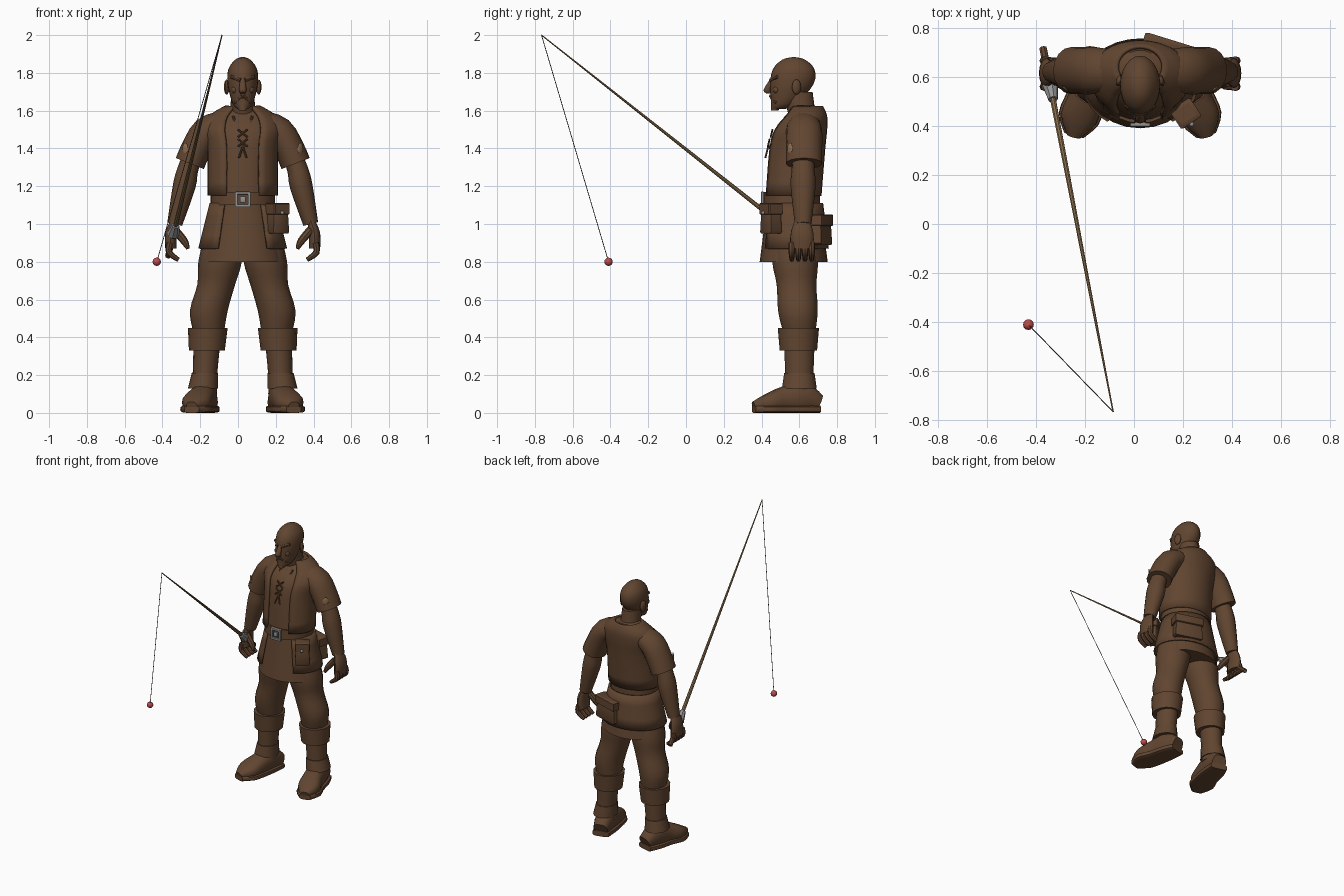
import bpy, bmesh, math
from mathutils import Vector, Matrix

if "Cube" in bpy.data.objects:
    bpy.data.objects.remove(bpy.data.objects["Cube"])

CENTRE = .025  # x of the body's centre line
ACROSS, DEPTH, UP = Matrix.Identity(3)
parts = []


def material(name, *colour):
    mat = bpy.data.materials.new(name)
    mat.use_nodes = True
    mat.diffuse_color = (*colour, 1)
    mat.node_tree.nodes["Principled BSDF"].inputs["Base Color"].default_value = (*colour, 1)
    return mat


brown = material("dark brown", .12, .06, .03)
wood = material("rod wood", .24, .15, .07)
steel = material("grey metal", .3, .3, .3)
red = material("float red", .5, .07, .07)
tan = material("patch tan", .3, .17, .08)
grey = material("line grey", .08, .08, .08)


def finish(name, bm, mat, thickness=0):
    bmesh.ops.recalc_face_normals(bm, faces=bm.faces)
    mesh = bpy.data.meshes.new(name)
    bm.to_mesh(mesh)
    bm.free()
    mesh.materials.append(mat)
    part = bpy.data.objects.new(name, mesh)
    bpy.context.collection.objects.link(part)
    if thickness:
        shell = part.modifiers.new("thickness", "SOLIDIFY")
        shell.thickness, shell.offset = thickness, 0
    parts.append(part)


def smooth_rings(rings, steps=3):
    """Fill in a curve between the key rings."""
    keys = [Vector(ring) for ring in rings]
    result = []
    for i, (start, end) in enumerate(zip(keys, keys[1:])):
        leave = (end - keys[max(i - 1, 0)]) / 2
        arrive = (keys[min(i + 2, len(keys) - 1)] - start) / 2
        for step in range(steps):
            t = step / steps
            ease = t * t * (3 - 2 * t)
            result.append(start + (end - start) * ease
                          + leave * (t * (1 - t) ** 2) - arrive * (t * t * (1 - t)))
    return result + [keys[-1]]


def loft(name, rings, mat=brown, side=1, base=CENTRE, ref=DEPTH, upright=False,
         sides=16, gap=0, power=1, thickness=0):
    """Skin oval rings (x, y, z, half size, half size along ref); gap opens the front."""
    bm = bmesh.new()
    rings = smooth_rings(rings)
    points = [Vector((base + side * ring[0], ring[1], ring[2])) for ring in rings]
    loops = []
    for i, (point, ring) in enumerate(zip(points, rings)):
        along = points[min(i + 1, len(points) - 1)] - points[max(i - 1, 0)]
        along = UP if upright else along.normalized()
        v = (ref - along * ref.dot(along)).normalized()
        u = v.cross(along)
        loop = []
        for k in range(sides + 1 if gap else sides):
            angle = gap - math.pi / 2 + k * (math.tau - 2 * gap) / sides
            c, s = math.cos(angle), math.sin(angle)
            c, s = math.copysign(abs(c) ** power, c), math.copysign(abs(s) ** power, s)
            corner = point + u * ring[3] * c + v * ring[4] * s
            corner.z = max(corner.z, 0)
            loop.append(bm.verts.new(corner))
        loops.append(loop)
    for low, high in zip(loops, loops[1:]):
        for k in range(sides):
            after = (k + 1) % len(low)
            bm.faces.new((low[k], low[after], high[after], high[k]))
    if not gap:
        bm.faces.new(loops[0])
        bm.faces.new(loops[-1])
    finish(name, bm, mat, thickness)


def stack(name, rows, grow=0, **options):
    """Upright centred part from rows of height, y, half width, half depth."""
    rings = [(0, y, z, width + grow, depth + grow) for z, y, width, depth in rows]
    loft(name, rings, upright=True, sides=24, **options)


def limb(name, side, y, depth, rows, lean=0, **options):
    """Side part from rows of x, height, radius; depth stretches it front to back."""
    rings = [(x, y + lean * i / (len(rows) - 1), z, radius, radius * depth)
             for i, (x, z, radius) in enumerate(rows)]
    loft(name, rings, side=side, **options)


def rod(name, start, end, thick, thin, mat=brown, **options):
    loft(name, [(*start, thick, thick), (*end, thin, thin)], mat, sides=8, **options)


def place(name, bm, mat, location, size, turn):
    move = Matrix.Translation(location) @ Matrix.Rotation(turn, 4, "Z")
    bmesh.ops.transform(bm, matrix=move @ Matrix.Diagonal((*size, 1)), verts=bm.verts)
    finish(name, bm, mat)


def box(name, location, size, mat=brown, turn=0, taper=1):
    bm = bmesh.new()
    bmesh.ops.create_cube(bm, size=1)
    for vert in bm.verts:
        if vert.co.z > 0:
            vert.co.x *= taper
            vert.co.y *= taper
    bmesh.ops.bevel(bm, geom=bm.edges[:], offset=.06, segments=1, affect="EDGES")
    place(name, bm, mat, location, size, turn)


def ball(name, location, size, mat=brown, turn=0):
    bm = bmesh.new()
    bmesh.ops.create_uvsphere(bm, u_segments=12, v_segments=8, radius=1)
    place(name, bm, mat, location, size, turn)


# Shirt under an open vest, belt and two skirts
torso = [(1.15, .56, .18, .15), (1.4, .58, .18, .15), (1.5, .6, .2, .14),
         (1.57, .63, .17, .11), (1.62, .64, .09, .08)]
stack("shirt", torso, grow=-.012)
stack("vest", torso, gap=.5, thickness=.015)
stack("belt", [(1.1, .56, .17, .15), (1.17, .56, .17, .15)])
stack("tunic_skirt", [(1.11, .57, .16, .14), (.8, .57, .22, .18)])
stack("vest_skirt", [(1.11, .57, .17, .15), (.87, .57, .23, .18)], gap=.6, thickness=.012)

# Square buckle
for offset in (-.034, .034):
    box("buckle_side", (CENTRE + offset, .405, 1.13), (.014, .014, .08), steel)
    box("buckle_bar", (CENTRE, .405, 1.13 + offset), (.08, .014, .014), steel)
box("buckle_prong", (CENTRE, .405, 1.13), (.03, .014, .03), steel)

# Hip pouch and back bag, each with a flap
for name, x, y, z, width, turn in (("hip_pouch", .21, .45, 1.03, .1, .6), ("back_bag", .13, .71, .97, .2, -.3)):
    box(name, (x, y, z), (width, .08, .16), turn=turn, taper=.85)
    box(name + "_flap", (x, y, z + .05), (width, .09, .06), turn=turn)
ball("pouch_stud", (.235, .407, 1.06), (.01, .01, .01), steel)

# Chest lacing and open neck edges
for side in (-1, 1):
    for z in (1.41, 1.46):
        y = .43 + (z - 1.4) * .3
        rod("lace", (-.025, y, z), (.025, y + .01, z + .04), .005, .005, side=side)
    rod("lace_end", (0, .435, 1.41), (.02, .42, 1.35), .005, .005, side=side)
    rod("neck_edge", (0, .44, 1.4), (.05, .53, 1.57), .007, .007, side=side)

# Head and face
stack("neck", [(1.55, .62, .07, .07), (1.7, .59, .06, .08)])
stack("head", [(1.61, .49, .03, .04), (1.64, .52, .055, .07), (1.74, .56, .08, .115),
               (1.82, .57, .076, .11), (1.87, .57, .04, .06), (1.883, .57, .01, .01)])
stack("nose", [(1.77, .46, .012, .012), (1.71, .43, .02, .02), (1.69, .44, .012, .012)])
stack("goatee", [(1.6, .47, .02, .02), (1.66, .48, .04, .03)])
for side in (-1, 1):
    ball("ear", (CENTRE + side * .085, .585, 1.725), (.013, .025, .04), turn=side * .3)
    ball("cheek", (CENTRE + side * .04, .48, 1.71), (.02, .02, .02))
    rod("brow", (.01, .45, 1.76), (.06, .485, 1.78), .012, .01, side=side)
    rod("moustache", (0, .45, 1.68), (.04, .48, 1.64), .013, .01, side=side)

# Arms and legs
for side, tag in ((1, "left_"), (-1, "right_")):
    limb(tag + "sleeve", side, .625, 1.2, [(.1, 1.53, .07), (.19, 1.49, .08), (.25, 1.39, .08), (.28, 1.32, .08)])
    limb(tag + "arm", side, .62, 1.1, [(.25, 1.4, .05), (.29, 1.29, .055), (.31, 1.2, .06), (.36, 1, .04)])
    limb(tag + "hand", side, .615, 2, [(.36, 1.02, .02), (.38, .95, .03), (.38, .87, .03)])
    for finger in range(4):
        limb(tag + "finger", side, .56 + finger * .035, 1,
             [(.385, .9, .018), (.39, .85, .017), (.34, .81, .012)], sides=8)
    limb(tag + "thumb", side, .58, 1, [(.36, .97, .022), (.31, .91, .02), (.29, .87, .01)], lean=-.02, sides=8)

    limb(tag + "trouser_leg", side, .57, 1.05, [(.1, .95, .1), (.12, .8, .115), (.14, .68, .1),
                                                (.18, .54, .1), (.18, .42, .08)], lean=.03, upright=True)
    limb(tag + "boot_cuff", side, .595, 1.04, [(.185, .45, .105), (.19, .33, .095)], upright=True)
    limb(tag + "boot_shaft", side, .6, 1.15, [(.19, .36, .07), (.2, .2, .065), (.2, .1, .065)], upright=True)
    limb(tag + "boot_collar", side, .6, 1.15, [(.2, .21, .07), (.21, .13, .08)], upright=True)

    # The foot rests on the ground, so each ring is as high as its centre
    track = [(.18, .7, .05, .05), (.2, .62, .08, .065), (.22, .52, .07, .07), (.25, .43, .05, .075), (.27, .36, .03, .03)]
    loft(tag + "foot", [(x, y, z, z, width) for x, y, z, width in track], side=side, ref=ACROSS, power=.8)
    loft(tag + "sole", [(x, y, .02, .02, width + .01) for x, y, z, width in track], side=side, ref=ACROSS, power=.5)

    ball(tag + "sleeve_patch", (CENTRE + side * .305, .55, 1.4), (.005, .02, .03), tan, turn=-side * .8)

# Fishing rod, fitting, line and float
tail, tip, bob = Vector((-.37, .715, .83)), Vector((-.085, -.765, 2)), Vector((-.43, -.41, .8))
rod("rod_pole", tail, tip, .014, .003, wood, base=0)
rod("rod_grip", tail, tail.lerp(tip, .12), .016, .016, base=0)
rod("rod_fitting", tail.lerp(tip, .1), tail.lerp(tip, .14), .033, .02, steel, base=0)
rod("fishing_line", tip, bob, .002, .002, grey, base=0)
ball("float", bob, (.022, .022, .022), red)

# Shading
bpy.ops.object.select_all(action="DESELECT")
for part in parts:
    part.select_set(True)
bpy.context.view_layer.objects.active = parts[0]
bpy.ops.object.shade_smooth_by_angle(angle=math.radians(40))
